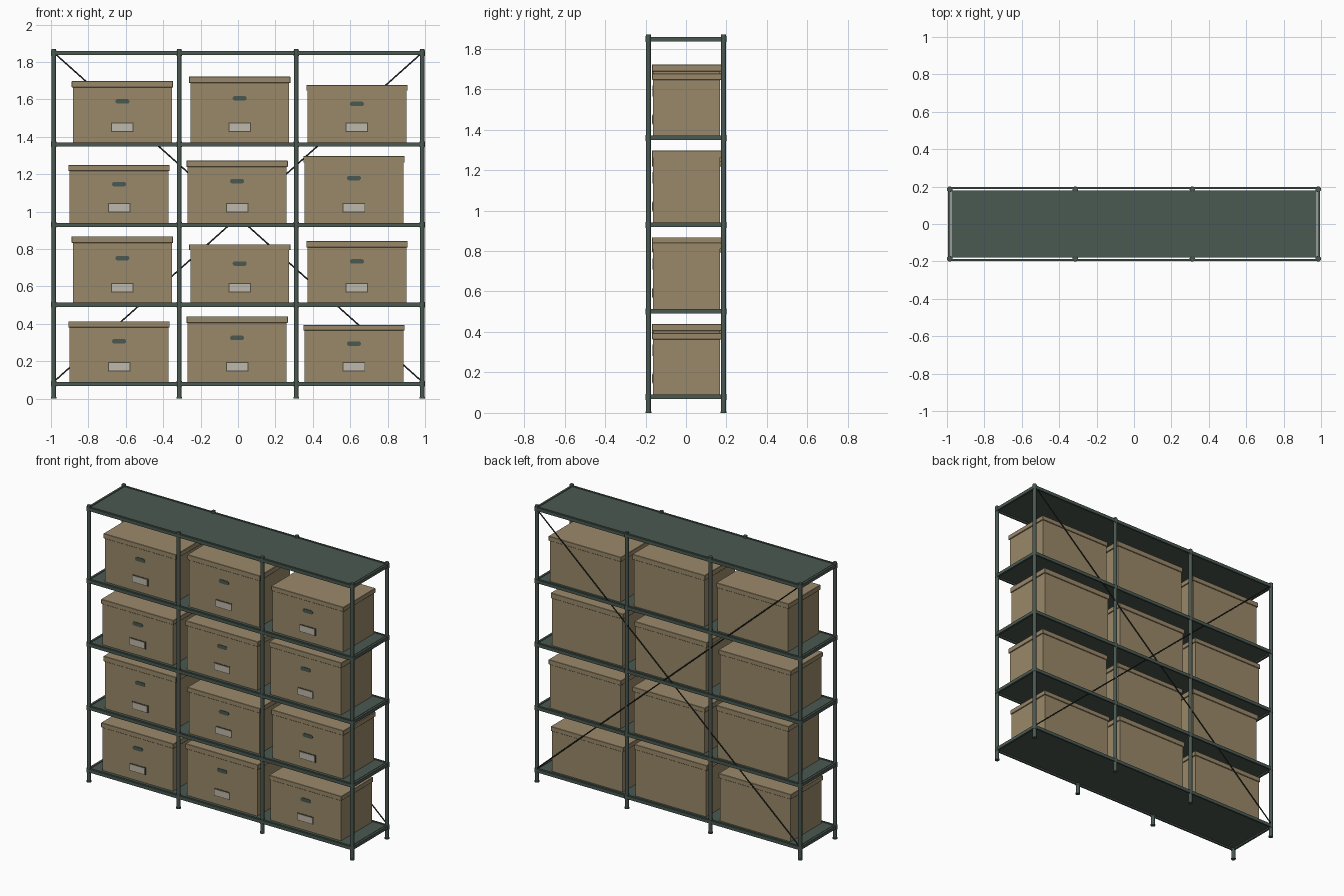
import bpy, bmesh, math
from mathutils import Vector, Matrix

if "Cube" in bpy.data.objects:
    bpy.data.objects.remove(bpy.data.objects["Cube"])


def s2l(c):
    c /= 255
    return c / 12.92 if c <= 0.04045 else ((c + 0.055) / 1.055) ** 2.4


def material(name, r, g, b):
    m = bpy.data.materials.new(name)
    m.diffuse_color = (s2l(r), s2l(g), s2l(b), 1)
    m.use_nodes = True
    m.node_tree.nodes["Principled BSDF"].inputs["Base Color"].default_value = m.diffuse_color
    return m


GREEN = material("dark green metal", 74, 89, 81)
CARD = material("brown card", 154, 137, 106)
DARK = material("dark wire", 40, 46, 42)
SILVER = material("label silver", 190, 185, 172)
FRAME = material("label frame", 84, 78, 64)


def finish(name, bm, mat, smooth=False):
    me = bpy.data.meshes.new(name)
    bm.to_mesh(me)
    bm.free()
    me.materials.append(mat)
    ob = bpy.data.objects.new(name, me)
    bpy.context.collection.objects.link(ob)
    if smooth:
        for p in me.polygons:
            p.use_smooth = len(p.vertices) == 4
    return ob


def add_box(bm, x0, x1, y0, y1, z0, z1):
    m = Matrix.Translation(((x0 + x1) / 2, (y0 + y1) / 2, (z0 + z1) / 2))
    m = m @ Matrix.Diagonal((x1 - x0, y1 - y0, z1 - z0, 1))
    bmesh.ops.create_cube(bm, size=1, matrix=m)


def add_rod(bm, a, b, r, n=16):
    a, b = Vector(a), Vector(b)
    d = b - a
    m = Matrix.Translation((a + b) / 2) @ d.to_track_quat('Z', 'Y').to_matrix().to_4x4()
    bmesh.ops.create_cone(bm, cap_ends=True, segments=n, radius1=r, radius2=r,
                          depth=d.length, matrix=m)


SHELF_TOPS = [0.09, 0.513, 0.94, 1.37, 1.858]
POST_X = [-0.985, -0.314, 0.312, 0.985]
T = 0.022

# Upright posts with feet and collars at every shelf
for x in POST_X:
    for y, side in ((-0.186, "front"), (0.186, "back")):
        bm = bmesh.new()
        add_rod(bm, (x, y, 0), (x, y, 1.87), 0.0125)
        add_rod(bm, (x, y, 0), (x, y, 0.008), 0.015)
        for z in SHELF_TOPS:
            add_rod(bm, (x, y, z - T - 0.004), (x, y, z + 0.004), 0.0142)
        finish(side + "_post", bm, GREEN, True)

# Shelf plates and their edge rails
for z in SHELF_TOPS:
    bm = bmesh.new()
    add_box(bm, -0.976, 0.976, -0.18, 0.18, z - 0.016, z - 0.001)
    finish("shelf_plate", bm, GREEN)
    bm = bmesh.new()
    for s in (-1, 1):
        ya, yb = sorted((s * 0.186, s * 0.197))
        add_box(bm, -0.985, 0.985, ya, yb, z - T, z)
        xa, xb = sorted((s * 0.98, s * 0.994))
        add_box(bm, xa, xb, -0.186, 0.186, z - T, z)
    finish("shelf_rails", bm, GREEN)

# Crossed back braces
for s in (-1, 1):
    bm = bmesh.new()
    add_rod(bm, (s * 0.985, 0.193, 1.85), (-s * 0.985, 0.193, 0.09), 0.004, 8)
    finish("back_brace", bm, DARK, True)

# Storage boxes: lid-top height for each column, per shelf
TOPS = [(0.413, 0.44, 0.394), (0.868, 0.825, 0.842),
        (1.248, 1.272, 1.297), (1.697, 1.722, 1.677)]
COLS = [(-0.636, -0.005, 0.620), (-0.618, 0.009, 0.636)]

for row, tops in enumerate(TOPS):
    base = SHELF_TOPS[row]
    for cx, top in zip(COLS[row % 2], tops):
        h = top - base
        # body
        bm = bmesh.new()
        add_box(bm, cx - 0.264, cx + 0.264, -0.162, 0.168, base, top - 0.01)
        finish("box_body", bm, CARD)
        # lid
        bm = bmesh.new()
        add_box(bm, cx - 0.271, cx + 0.271, -0.168, 0.174, top - 0.1 * h, top)
        bmesh.ops.bevel(bm, geom=bm.edges[:], offset=0.002, segments=1, affect='EDGES')
        finish("box_lid", bm, CARD)
        # rounded hand hole plate
        hz = base + 0.67 * h
        bm = bmesh.new()
        pts = []
        for k in range(16):
            a = 2 * math.pi * (k + 0.5) / 16
            ox = 0.025 if math.cos(a) > 0 else -0.025
            pts.append(bm.verts.new((cx + ox + 0.0125 * math.cos(a), -0.1655,
                                     hz + 0.0125 * math.sin(a))))
        f = bm.faces.new(pts)
        r = bmesh.ops.extrude_face_region(bm, geom=[f])
        bmesh.ops.translate(bm, vec=(0, 0.004, 0),
                            verts=[v for v in r["geom"] if isinstance(v, bmesh.types.BMVert)])
        bmesh.ops.recalc_face_normals(bm, faces=bm.faces)
        finish("hand_hole", bm, GREEN)
        # label holder
        lz = base + 0.08
        bm = bmesh.new()
        add_box(bm, cx - 0.06, cx + 0.06, -0.165, -0.161, lz - 0.025, lz + 0.025)
        finish("label_frame", bm, FRAME)
        bm = bmesh.new()
        add_box(bm, cx - 0.055, cx + 0.055, -0.167, -0.164, lz - 0.02, lz + 0.02)
        finish("label_plate", bm, SILVER)
